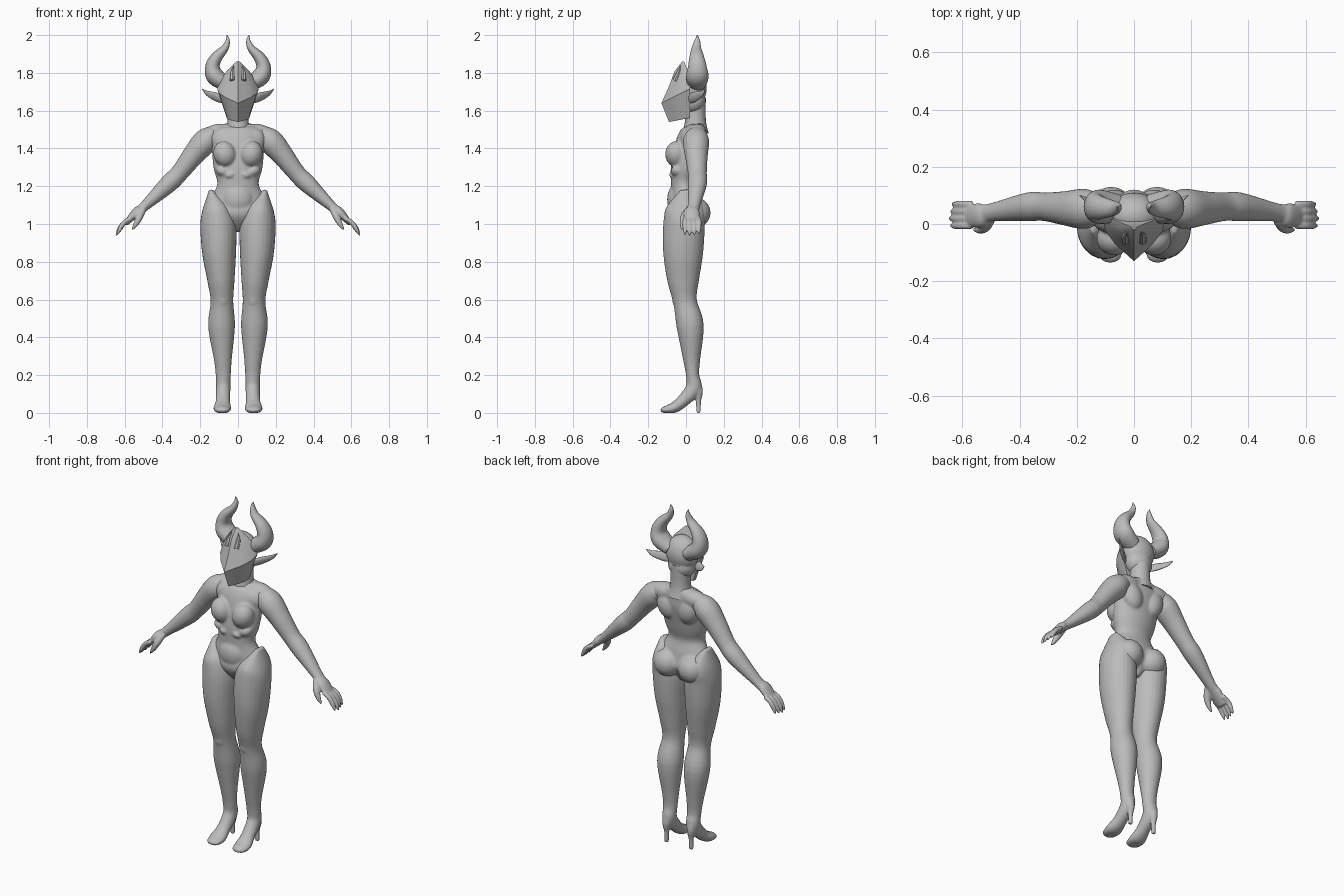
import bpy, bmesh, math
from mathutils import Vector, Matrix

default_cube = bpy.data.objects.get("Cube")
if default_cube:
    bpy.data.objects.remove(default_cube, do_unlink=True)

clay = bpy.data.materials.new("clay_grey")
clay.use_nodes = True
clay.diffuse_color = (.5, .5, .5, 1)
shader = clay.node_tree.nodes["Principled BSDF"]
shader.inputs["Base Color"].default_value = clay.diffuse_color

ACROSS, DEPTH, UPWARD = Vector((1, 0, 0)), Vector((0, 1, 0)), Vector((0, -.5, 1))


def loft(bm, rings):
    """Skin closed rings of equal length and cap both ends."""
    loops = [[bm.verts.new(point) for point in ring] for ring in rings]
    for lower, upper in zip(loops, loops[1:]):
        for i in range(len(lower)):
            bm.faces.new((lower[i - 1], lower[i], upper[i], upper[i - 1]))
    bm.faces.new(loops[0])
    bm.faces.new(loops[-1])


def spline(keys, steps=5):
    """Smooth curve through keys of any dimension."""
    keys = [Vector(key) for key in keys]
    padded = [keys[0]] + keys + [keys[-1]]
    curve = []
    for before, start, end, after in zip(padded, padded[1:], padded[2:], padded[3:]):
        for step in range(steps):
            t = step / steps
            leave, arrive = (end - before) / 2, (after - start) / 2
            blend = t * t * (3 - 2 * t)
            curve.append(start.lerp(end, blend) + leave * t * (1 - t) ** 2
                         - arrive * t * t * (1 - t))
    return curve + [keys[-1]]


def tube(bm, keys, side, flat=1, mirror=1, sides=24):
    """Elliptical tube: keys hold a position, the radius along side and,
    unless it is flat times that radius, the radius across."""
    keys = [key if len(key) > 4 else (*key, key[-1] * flat) for key in keys]
    curve = spline(keys)
    centres = [Vector(point[:3]) for point in curve]
    rings = []
    for i, point in enumerate(curve):
        ahead = centres[min(i + 1, len(centres) - 1)]
        tangent = (ahead - centres[max(i - 1, 0)]).normalized()
        across = tangent.cross(side).normalized()
        along = across.cross(tangent)
        ring = []
        for corner in range(sides):
            angle = math.tau * corner / sides
            spot = (centres[i] + along * point[3] * math.cos(angle)
                    + across * point[4] * math.sin(angle))
            ring.append((spot.x * mirror, spot.y, max(spot.z, 0)))
        rings.append(ring)
    loft(bm, rings)


def blob(bm, centre, radii, tilt=0):
    """Ellipsoid, leaning about the front axis."""
    place = Matrix.Translation(centre) @ Matrix.Rotation(tilt, 4, 'Y')
    bmesh.ops.create_uvsphere(bm, u_segments=28, v_segments=18, radius=1,
                              matrix=place @ Matrix.Diagonal((*radii, 1)))


def twin_blobs(bm, centre, radii, tilt=0):
    """The same ellipsoid on the left and on the right."""
    x, y, z = centre
    for mirror in (1, -1):
        blob(bm, (x * mirror, y, z), radii, tilt * mirror)


def finish(name, bm, voxel=None):
    """Make the object; a voxel size fuses its overlapping volumes."""
    bmesh.ops.recalc_face_normals(bm, faces=bm.faces)
    mesh = bpy.data.meshes.new(name)
    bm.to_mesh(mesh)
    bm.free()
    mesh.materials.append(clay)
    part = bpy.data.objects.new(name, mesh)
    bpy.context.collection.objects.link(part)
    bpy.ops.object.select_all(action='DESELECT')
    part.select_set(True)
    bpy.context.view_layer.objects.active = part
    bpy.ops.object.shade_smooth_by_angle(angle=math.radians(32))
    if voxel:
        fuse = part.modifiers.new("fuse", 'REMESH')
        fuse.mode = 'VOXEL'
        fuse.voxel_size = voxel
        fuse.use_smooth_shade = True
        soften = part.modifiers.new("soften", 'SMOOTH')
        soften.iterations = 4


# Torso trunk: depth position, height, half width, half depth
bm = bmesh.new()
trunk = [(.01, .96, .02, .03), (0, 1.05, .12, .09), (0, 1.12, .15, .08),
         (-.01, 1.21, .11, .07), (0, 1.3, .13, .08), (.03, 1.44, .14, .08),
         (.05, 1.5, .13, .06), (.05, 1.53, .08, .04)]
tube(bm, [(0, *key) for key in trunk], ACROSS, sides=40)
# Breasts, chest, shoulder blades, shoulder tops, buttocks, belly and ribs
twin_blobs(bm, (.07, -.05, 1.37), (.06, .06, .07), .3)
twin_blobs(bm, (.08, .02, 1.45), (.07, .05, .06), .3)
twin_blobs(bm, (.07, .07, 1.41), (.06, .05, .08), .3)
twin_blobs(bm, (.1, .06, 1.48), (.09, .05, .05), .1)
twin_blobs(bm, (.08, .05, 1.06), (.08, .08, .08))
twin_blobs(bm, (.04, -.06, 1.26), (.03, .03, .02), .3)
twin_blobs(bm, (.08, -.04, 1.28), (.04, .04, .03), -.4)
blob(bm, (0, -.05, 1.13), (.08, .05, .08))
finish("torso", bm, voxel=.007)

# Neck
bm = bmesh.new()
tube(bm, [(0, .05, 1.48, .07), (0, .05, 1.55, .055), (0, .05, 1.67, .055)], ACROSS)
finish("neck", bm)

# Skull with a narrower nape
bm = bmesh.new()
blob(bm, (0, .03, 1.72), (.095, .08, .1))
blob(bm, (0, .035, 1.65), (.08, .07, .07))
finish("skull", bm, voxel=.006)

# Wedge-shaped face mask: height, front edge, half width, back edge, backward rise
bm = bmesh.new()
wedge = [(0, 0), (.3, .2), (.6, .4), (.9, .7), (1, 1)]
outline = wedge + [(-across, back) for across, back in wedge[:0:-1]]
rings = []
for height, front, width, back, rise in [
        (1.54, -.09, .06, .02, .2), (1.64, -.13, .11, .02, .5),
        (1.73, -.09, .1, .03, .2), (1.81, -.06, .06, .01, 0), (1.86, -.02, .01, -.01, 0)]:
    depth = back - front
    rings.append([(u * width, front + v * depth, height + v * depth * rise)
                  for u, v in outline])
loft(bm, rings)
finish("face_mask", bm)

for mirror, label in ((1, "left"), (-1, "right")):
    # Brow spike beside the crest
    bm = bmesh.new()
    tube(bm, [(.03, -.06, 1.76, .014), (.03, -.04, 1.8, .012), (.024, -.03, 1.84, .001)],
         ACROSS, mirror=mirror, sides=8)
    finish(label + "_brow_spike", bm)

    # Horn
    bm = bmesh.new()
    tube(bm, [(.06, .055, 1.74, .05), (.12, .06, 1.78, .06), (.135, .06, 1.83, .05),
              (.115, .057, 1.88, .04), (.07, .055, 1.93, .026), (.055, .06, 1.97, .015),
              (.058, .06, 2, .002)], DEPTH, flat=.78, mirror=mirror)
    finish(label + "_horn", bm)

    # Ear
    bm = bmesh.new()
    tube(bm, [(.07, .01, 1.65, .014), (.11, .04, 1.67, .026), (.16, .08, 1.69, .016),
              (.19, .1, 1.715, .002)], UPWARD, flat=.45, mirror=mirror)
    finish(label + "_ear", bm)

    # Arm and palm
    bm = bmesh.new()
    tube(bm, [(.1, .055, 1.46, .04), (.14, .055, 1.46, .06), (.18, .053, 1.43, .07),
              (.24, .055, 1.36, .06), (.31, .06, 1.27, .05), (.37, .06, 1.21, .05),
              (.5, .04, 1.09, .032, .026), (.54, .03, 1.06, .043, .025),
              (.595, .03, 1, .035, .012)], DEPTH, flat=.95, mirror=mirror)
    # Four fingers, the outer ones shorter
    for finger in range(4):
        y = -.006 + finger * .025
        short = .005 * abs(finger - 1)
        tube(bm, [(.565, y, 1.03, .012), (.6, y, 1.01, .013),
                  (.63 - short, y, .97 + short, .012), (.645 - short, y, .938 + short, .005)],
             DEPTH, mirror=mirror, sides=12)
    # Thumb
    tube(bm, [(.5, .015, 1.08, .016), (.52, -.01, 1.04, .019), (.54, -.02, 1, .014),
              (.56, -.02, .97, .005)], DEPTH, mirror=mirror, sides=12)
    finish(label + "_arm", bm, voxel=.005)

    # Leg running into an arched foot
    bm = bmesh.new()
    tube(bm, [(.145, 0, 1.18, .01, .03), (.12, 0, 1.09, .07, .1),
              (.105, -.01, 1, .095, .11), (.1, -.015, .85, .09, .106),
              (.09, -.015, .7, .072, .084), (.085, -.005, .59, .06, .063),
              (.087, .022, .46, .071, .072), (.08, .03, .28, .047, .045),
              (.078, .035, .2, .04, .035), (.078, .04, .13, .038, .042),
              (.08, -.02, .06, .038, .033), (.083, -.07, .025, .047),
              (.083, -.12, .015, .036, .016), (.083, -.134, .01, .01, .005)],
         ACROSS, flat=.6, mirror=mirror)
    # Kneecap
    blob(bm, (.083 * mirror, -.045, .6), (.035, .028, .045))
    # Tall heel
    tube(bm, [(.08, .055, .16, .025), (.08, .066, .11, .024), (.08, .066, .06, .014),
              (.08, .066, 0, .012)], ACROSS, mirror=mirror, sides=16)
    finish(label + "_leg", bm, voxel=.006)
